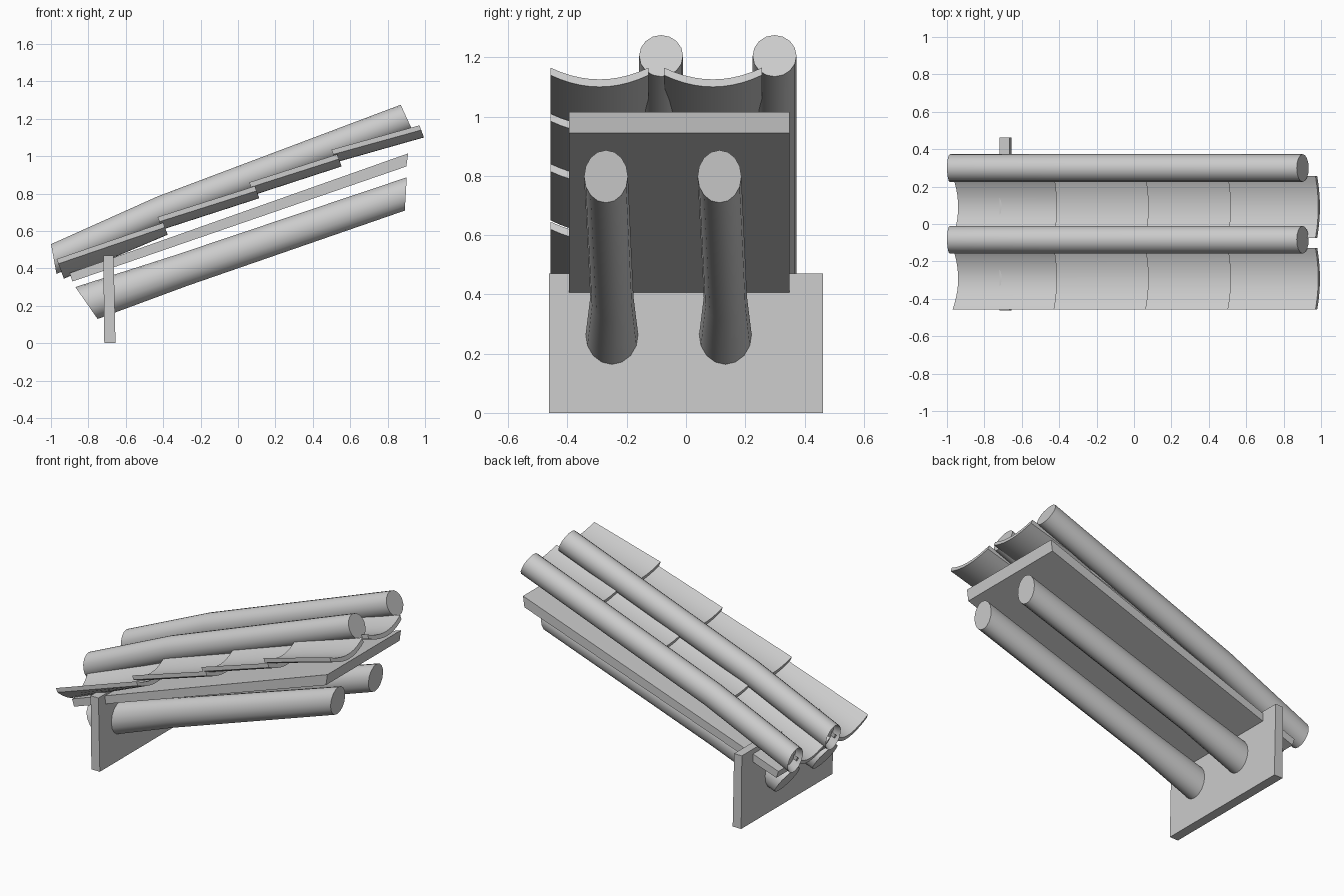
import bpy
import bmesh
import math
from mathutils import Vector

cube = bpy.data.objects.get("Cube")
if cube:
    bpy.data.objects.remove(cube, do_unlink=True)

GREY = (0.6, 0.6, 0.6, 1.0)
grey = bpy.data.materials.new("plain grey")
grey.use_nodes = True
grey.diffuse_color = GREY
grey.node_tree.nodes["Principled BSDF"].inputs["Base Color"].default_value = GREY

SIDES = 16
ROW_GAP = 0.383


def finish(name, bm, smooth=False):
    bmesh.ops.recalc_face_normals(bm, faces=bm.faces)
    mesh = bpy.data.meshes.new(name)
    bm.to_mesh(mesh)
    bm.free()
    mesh.materials.append(grey)
    obj = bpy.data.objects.new(name, mesh)
    bpy.context.collection.objects.link(obj)
    if smooth:
        bpy.ops.object.select_all(action="DESELECT")
        obj.select_set(True)
        bpy.context.view_layer.objects.active = obj
        bpy.ops.object.shade_smooth_by_angle(angle=math.radians(30))
    return obj


def loft(rings):
    """Skin closed rings of points and cap both ends; returns mesh and first cap."""
    bm = bmesh.new()
    loops = [[bm.verts.new(p) for p in ring] for ring in rings]
    n = len(loops[0])
    for a, b in zip(loops, loops[1:]):
        for i in range(n):
            j = (i + 1) % n
            bm.faces.new((a[i], a[j], b[j], b[i]))
    first = bm.faces.new(loops[0])
    bm.faces.new(loops[-1])
    return bm, first


def ellipse(x, y, z, lean, ry, rz):
    """Ring around a log axis; lean tips its upright direction toward -x."""
    up = Vector((-math.sin(lean), 0, math.cos(lean)))
    across = Vector((0, 1, 0))
    centre = Vector((x, y, z))
    angles = [2 * math.pi * i / SIDES for i in range(SIDES)]
    return [centre + across * ry * math.cos(a) + up * rz * math.sin(a) for a in angles]


def prism(name, outline, y0, y1):
    """Extrude an x-z outline along y."""
    bm, _ = loft([[(x, y, z) for x, z in outline] for y in (y0, y1)])
    return finish(name, bm)


def trough(x, y, z, depth, half=0.165, thick=0.027, steps=10):
    """Cross-section of a hollow tile with its rim at x, z."""
    up = Vector((-0.35, 0, 0.937))
    rim = Vector((x, y, z))
    ts = [-1 + 2 * i / steps for i in range(steps + 1)]
    top = [rim + Vector((0, t * half, 0)) - up * depth * (1 - t * t) for t in ts]
    return top + [p - up * thick for p in reversed(top)]


# upright end board and sloping deck
prism("end_board", [(-0.715, 0), (-0.655, 0), (-0.665, 0.47), (-0.72, 0.47)], -0.463, 0.463)
prism("deck_plank", [(-0.885, 0.33), (0.9, 0.945), (0.91, 1.015), (-0.9, 0.375)], -0.395, 0.35)

# two rows of overlapping hollow tiles
TILES = [
    ((-0.97, 0.45), (-0.40, 0.645), 0.085),
    ((-0.43, 0.675), (0.09, 0.84), 0.045),
    ((0.06, 0.86), (0.53, 1.01), 0.045),
    ((0.50, 1.035), (0.97, 1.165), 0.045),
]
for row in range(2):
    y = -0.292 + row * ROW_GAP
    for i, (low, high, depth) in enumerate(TILES):
        bm, _ = loft([trough(low[0], y, low[1], depth), trough(high[0], y, high[1], 0.042)])
        finish(f"tile_{row + 1}_{i + 1}", bm, smooth=True)

for row in range(2):
    shift = row * ROW_GAP
    # cover pole above each tile joint, with a recessed low end
    y = -0.084 + shift
    bm, cap = loft([
        ellipse(-0.985, y, 0.45, 0.18, 0.074, 0.081),
        ellipse(-0.40, y, 0.713, 0.37, 0.074, 0.078),
        ellipse(0.902, y, 1.205, 0.43, 0.074, 0.077),
    ])
    bmesh.ops.recalc_face_normals(bm, faces=bm.faces)
    bmesh.ops.inset_region(bm, faces=[cap], thickness=0.016)
    bmesh.ops.translate(bm, verts=cap.verts, vec=(0.04, 0, 0.018))
    finish(f"cover_pole_{row + 1}", bm, smooth=True)

    # supporting beam under the deck, thicker toward the low end
    y = -0.25 + shift
    bm, _ = loft([
        ellipse(-0.81, y, 0.215, 0.61, 0.095, 0.104),
        ellipse(-0.30, y, 0.39, 0.33, 0.073, 0.088),
        ellipse(0.897, y - 0.02, 0.798, -0.06, 0.074, 0.089),
    ])
    finish(f"support_beam_{row + 1}", bm, smooth=True)
